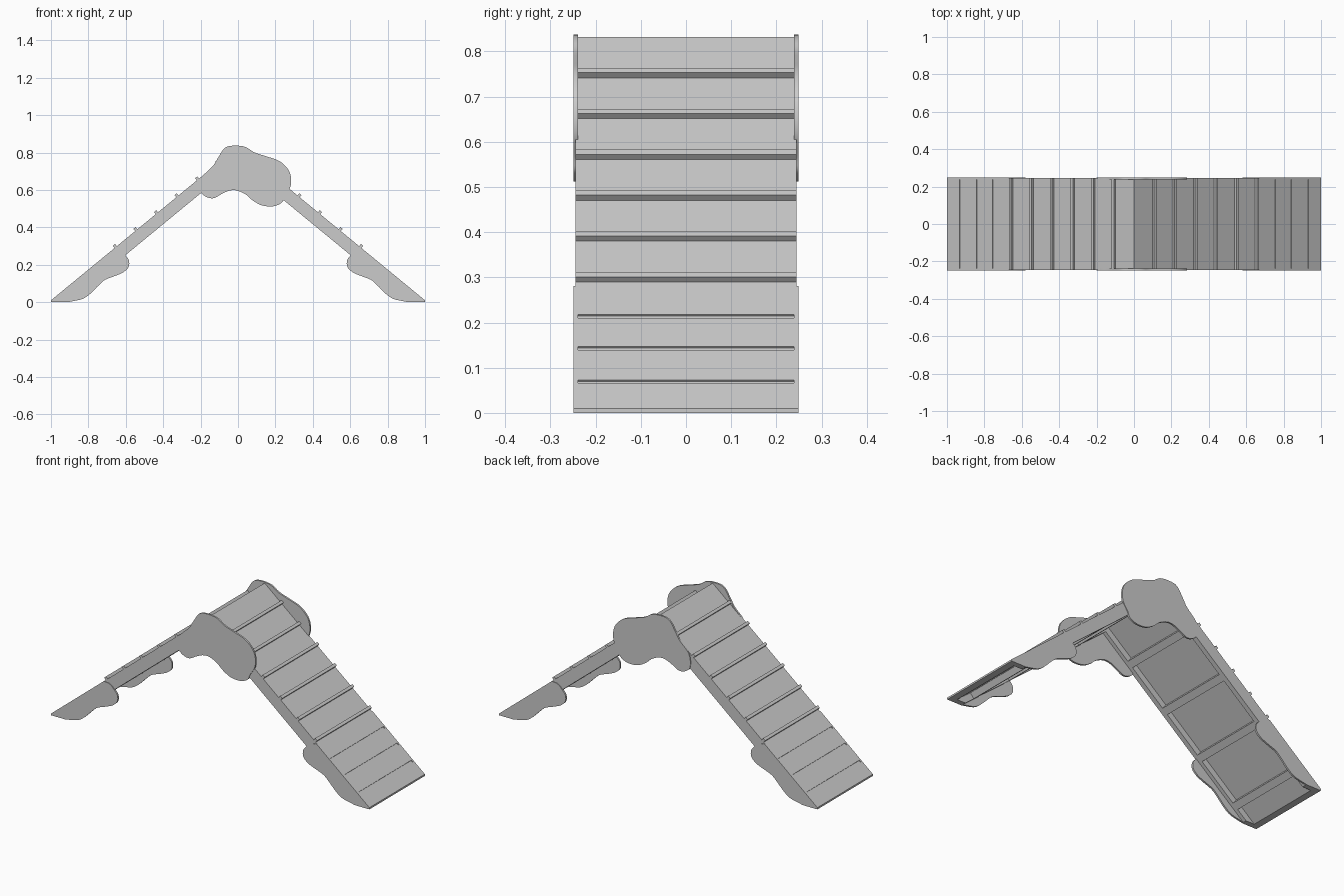
import bpy, bmesh, math
from mathutils import Vector

if "Cube" in bpy.data.objects:
    bpy.data.objects.remove(bpy.data.objects["Cube"])

APEX, FOOT = 0.832, 0.01          # deck height at the ridge and at the ends
SLOPE = APEX - FOOT
HALF = 0.245                      # half width of the ramp
DECK, FRAME = 0.042, 0.086        # vertical depth of deck and of whole frame
L = math.hypot(1, SLOPE)
TAN = Vector((-1 / L, SLOPE / L))     # up the right-hand slope
NRM = Vector((SLOPE / L, 1 / L))      # out of the right-hand slope


def top(x):
    return APEX - SLOPE * abs(x)


def prism(name, pts, y0, y1, sx=1, smooth=False):
    """Extrude an x-z outline from y0 to y1."""
    bm = bmesh.new()
    vs = [bm.verts.new((sx * p[0], y0, p[1])) for p in pts]
    f = bm.faces.new(vs)
    r = bmesh.ops.extrude_face_region(bm, geom=[f])
    new = [v for v in r["geom"] if isinstance(v, bmesh.types.BMVert)]
    bmesh.ops.translate(bm, verts=new, vec=(0, y1 - y0, 0))
    bmesh.ops.recalc_face_normals(bm, faces=bm.faces)
    me = bpy.data.meshes.new(name)
    bm.to_mesh(me)
    bm.free()
    ob = bpy.data.objects.new(name, me)
    bpy.context.collection.objects.link(ob)
    if smooth:
        bpy.ops.object.select_all(action='DESELECT')
        ob.select_set(True)
        bpy.context.view_layer.objects.active = ob
        bpy.ops.object.shade_smooth_by_angle(angle=math.radians(35))
    return ob


def spline(pts, n=4, closed=True):
    """Catmull-Rom curve through the points."""
    p = [Vector(q) for q in pts]
    m = len(p)
    get = (lambda i: p[i % m]) if closed else (lambda i: p[max(0, min(m - 1, i))])
    out = []
    for i in range(m if closed else m - 1):
        a, b, c, d = get(i - 1), get(i), get(i + 1), get(i + 2)
        for k in range(n):
            t = k / n
            out.append(0.5 * (2 * b + (c - a) * t + (2 * a - 5 * b + 4 * c - d) * t * t
                              + (3 * b - a - 3 * c + d) * t ** 3))
    if not closed:
        out.append(p[-1])
    return out


# Deck: one bent sheet with three shallow grooves near each foot
right = []
for x in (0.747, 0.833, 0.923):
    a = Vector((x, top(x)))
    b = a - TAN * 0.012
    right += [a, a - NRM * 0.005, b - NRM * 0.005, b]
right += [Vector((1, FOOT)), Vector((1, 0)), Vector(((APEX - DECK) / SLOPE, 0))]
left = [Vector((-p.x, p.y)) for p in reversed(right)]
prism("deck", [Vector((0, APEX))] + right + [Vector((0, APEX - DECK))] + left, -HALF, HALF)

upper_plate = spline([
    (-0.2, 0.595), (-0.17, 0.563), (-0.13, 0.556), (-0.09, 0.577), (-0.05, 0.595),
    (-0.01, 0.598), (0.04, 0.577), (0.08, 0.543), (0.13, 0.517), (0.19, 0.513),
    (0.235, 0.533), (0.25, 0.565), (0.278, 0.61), (0.284, 0.66), (0.268, 0.71),
    (0.22, 0.755), (0.15, 0.78), (0.085, 0.802), (0.04, 0.83), (-0.02, 0.837),
    (-0.07, 0.825), (-0.108, 0.77), (-0.135, 0.727), (-0.192, 0.668)])

lower_curve = spline([
    (0.67, top(0.67)), (0.63, 0.275), (0.603, 0.25), (0.584, 0.225), (0.584, 0.19),
    (0.61, 0.162), (0.65, 0.143), (0.71, 0.12), (0.745, 0.09), (0.79, 0.045),
    (0.83, 0.018), (0.885, 0.005)], closed=False)
lower_plate = lower_curve + [Vector((0.91, 0)), Vector((1, 0)), Vector((1, FOOT))]

for sx, side in ((1, "right"), (-1, "left")):
    # Frame under the deck: side rails and cross bars
    rail = [(0, APEX - DECK), ((APEX - DECK) / SLOPE, 0),
            ((APEX - FRAME) / SLOPE, 0), (0, APEX - FRAME)]
    for sy, end in ((-1, "front"), (1, "back")):
        prism(f"rail_{side}_{end}", rail, sy * (HALF - 0.027), sy * HALF, sx)
    for i, x in enumerate((0.18, 0.405, 0.63, 0.86)):
        a = Vector((x, top(x) - DECK))
        d = NRM * ((FRAME - DECK) / L)
        bar = [a + TAN * 0.02, a - TAN * 0.02, a - TAN * 0.02 - d, a + TAN * 0.02 - d]
        prism(f"cross_bar_{side}_{i}", bar, -HALF + 0.027, HALF - 0.027, sx)

    # Grip slats across the upper slope
    for i in range(6):
        x = 0.11 * (i + 1)
        a = Vector((x, top(x))) - NRM * 0.002
        slat = [a, a + NRM * 0.017, a + NRM * 0.017 + TAN * 0.016, a + TAN * 0.016]
        prism(f"grip_slat_{side}_{i}", slat, -HALF, HALF, sx)

    # Cloud-shaped plates at each foot
    for sy, end in ((-1, "front"), (1, "back")):
        prism(f"foot_cloud_{side}_{end}", lower_plate, sy * 0.239, sy * 0.249, sx, True)

# Cloud-shaped plates at the ridge
for sy, end in ((-1, "front"), (1, "back")):
    prism(f"ridge_cloud_{end}", upper_plate, sy * 0.239, sy * 0.249, 1, True)
